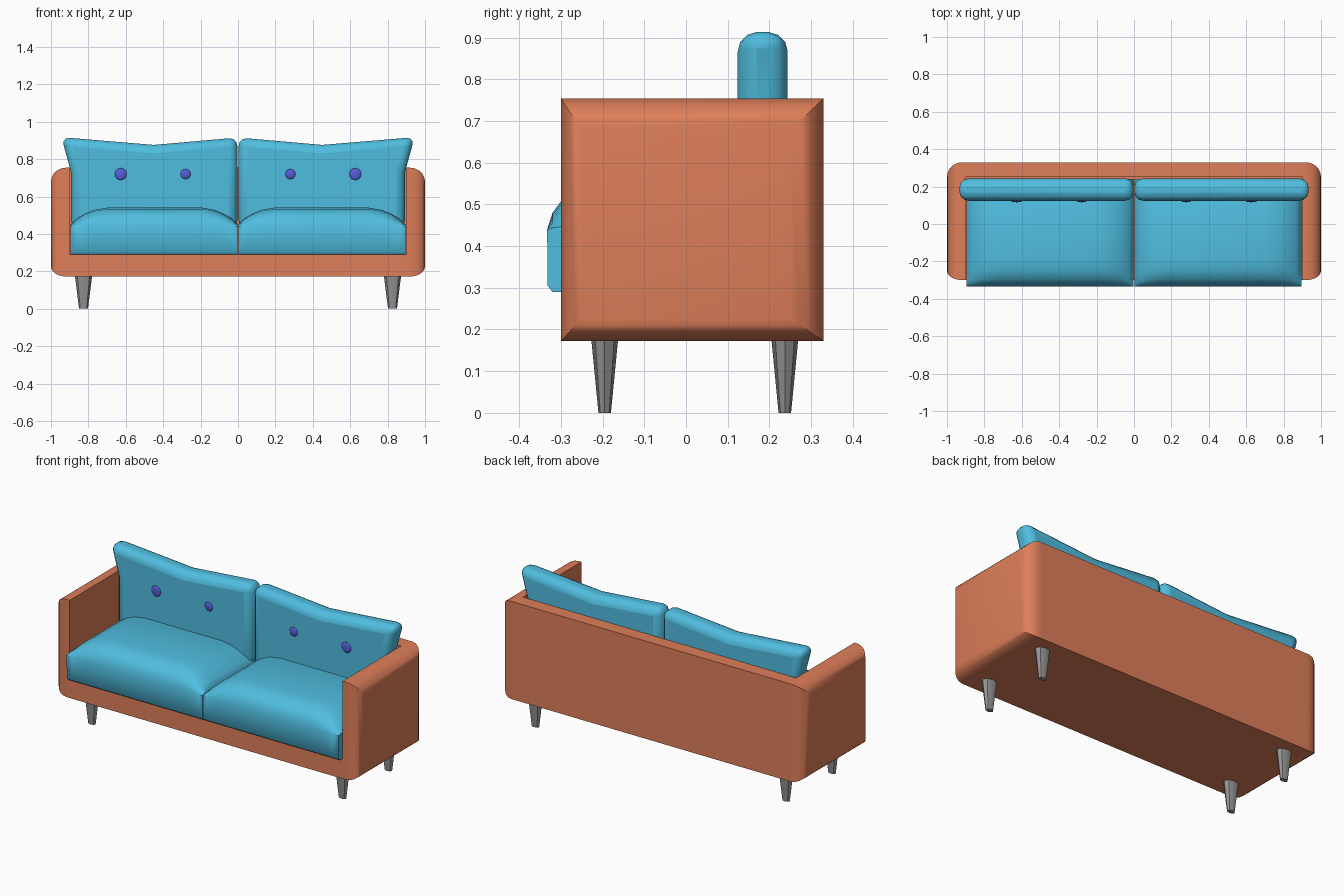
import bpy, bmesh, math
from mathutils import Matrix

if "Cube" in bpy.data.objects:
    bpy.data.objects.remove(bpy.data.objects["Cube"])


def material(name, rgb):
    m = bpy.data.materials.new(name)
    m.diffuse_color = (*rgb, 1)
    m.use_nodes = True
    m.node_tree.nodes["Principled BSDF"].inputs["Base Color"].default_value = m.diffuse_color
    return m


ORANGE = material("terracotta fabric", (0.73, 0.21, 0.10))
BLUE = material("sky blue fabric", (0.08, 0.51, 0.74))
VIOLET = material("violet button", (0.09, 0.11, 0.66))
GREY = material("grey leg", (0.29, 0.29, 0.29))


def finish(name, bm, mat, bevel=0, angle=35):
    bmesh.ops.recalc_face_normals(bm, faces=bm.faces)
    me = bpy.data.meshes.new(name)
    bm.to_mesh(me)
    bm.free()
    ob = bpy.data.objects.new(name, me)
    me.materials.append(mat)
    bpy.context.collection.objects.link(ob)
    if bevel:
        b = ob.modifiers.new("round", 'BEVEL')
        b.width, b.segments = bevel, 3
        b.limit_method, b.angle_limit = 'ANGLE', math.radians(40)
    bpy.ops.object.select_all(action='DESELECT')
    bpy.context.view_layer.objects.active = ob
    ob.select_set(True)
    bpy.ops.object.shade_smooth_by_angle(angle=math.radians(angle))
    return ob


def loft(name, rings, mat, bevel=0, angle=35):
    """Skin a list of equal-length point rings and cap both ends."""
    bm = bmesh.new()
    vs = [[bm.verts.new(p) for p in r] for r in rings]
    n = len(vs[0])
    for a, b in zip(vs, vs[1:]):
        for i in range(n):
            j = (i + 1) % n
            bm.faces.new((a[i], a[j], b[j], b[i]))
    bm.faces.new(vs[0])
    bm.faces.new(vs[-1])
    return finish(name, bm, mat, bevel, angle)


# Base and backrest as one L-shaped side profile
L = [(-0.30, 0.172), (0.33, 0.172), (0.33, 0.754), (0.25, 0.754), (0.25, 0.29), (-0.30, 0.29)]
loft("base_and_back", [[(x, y, z) for y, z in L] for x in (-0.9, 0.9)], ORANGE)

# Seat section: height above the side seam is scaled by h
SEAT_H = [(0.002, 0.01), (0.03, 0.04), (0.07, 0.065), (0.12, 0.087), (0.19, 0.1),
          (0.70, 0.1), (0.77, 0.088), (0.82, 0.068), (0.865, 0.04), (0.896, 0.01)]


def seat_ring(x, h):
    return [(x, y, z) for y, z in (
        (-0.320, 0.29), (-0.332, 0.305), (-0.333, 0.44), (-0.320, 0.44 + 0.4 * h),
        (-0.298, 0.44 + 0.7 * h), (-0.25, 0.44 + 0.93 * h), (-0.19, 0.44 + h),
        (0.13, 0.44 + h), (0.24, 0.44 + 0.6 * h), (0.24, 0.29))]


# Back cushion outline: flared outer side, sagging top edge
CUSHION = [(0.003, 0.43), (0.893, 0.43), (0.893, 0.73), (0.944, 0.917),
           (0.45, 0.876), (0.003, 0.915)]

for s, side in ((-1, "left"), (1, "right")):
    # Arm: outer face rounded over, more at top and back
    rings = [[(s * 0.9, y, z) for y, z in
              ((-0.30, 0.172), (0.33, 0.172), (0.33, 0.754), (-0.30, 0.754))]]
    for k in range(6):
        t = math.radians(18 * k)
        c = 1 - math.cos(t)
        x = s * (0.92 + 0.08 * math.sin(t))
        f, b, lo, hi = -0.30 + 0.05 * c, 0.33 - 0.08 * c, 0.172 + 0.055 * c, 0.754 - 0.075 * c
        rings.append([(x, f, lo), (x, b, lo), (x, b, hi), (x, f, hi)])
    loft(side + "_arm", rings, ORANGE)

    loft(side + "_seat_cushion", [seat_ring(s * x, h) for x, h in SEAT_H], BLUE, angle=50)
    loft(side + "_back_cushion", [[(s * x, y, z) for x, z in CUSHION]
                                  for y in (0.124, 0.244)], BLUE, bevel=0.045, angle=50)

    # Tufting buttons
    for x, r in ((0.28, 0.027), (0.627, 0.032)):
        bm = bmesh.new()
        bmesh.ops.create_uvsphere(bm, u_segments=12, v_segments=8, radius=1,
                                  matrix=Matrix.Translation((s * x, 0.124, 0.72))
                                  @ Matrix.Diagonal((r, 0.008, r, 1)))
        finish(side + "_button", bm, VIOLET, angle=60)

    # Tapered eight-sided legs, wider across than deep
    for y, end in ((-0.195, "front"), (0.237, "back")):
        rings = []
        for z, rx, ry in ((0, 0.024, 0.015), (0.175, 0.046, 0.032)):
            rings.append([(s * 0.826 + rx * math.cos(a), y + ry * math.sin(a), z)
                          for a in (math.tau * k / 8 for k in range(8))])
        loft(side + "_" + end + "_leg", rings, GREY)
